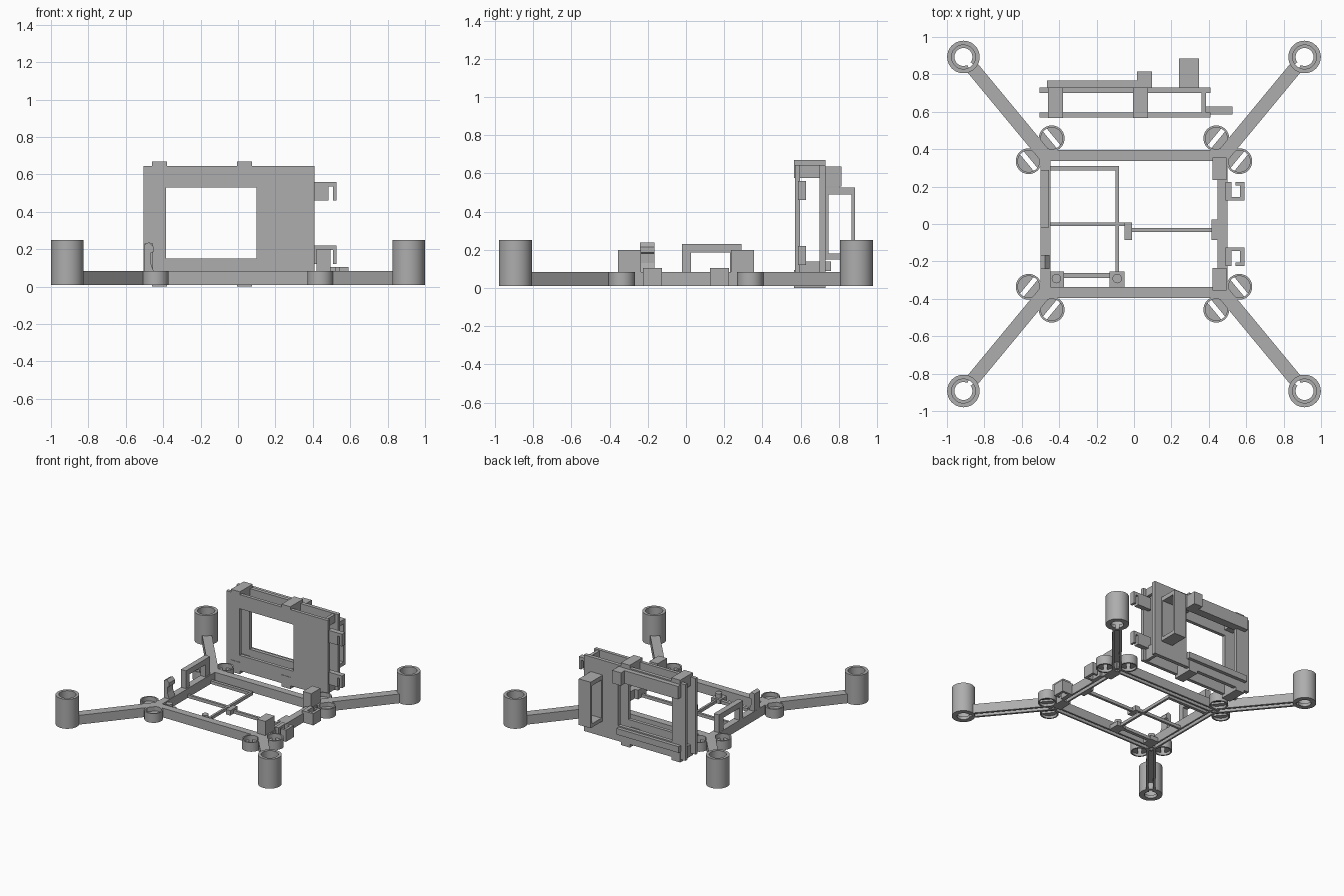
import bpy, bmesh, math
from mathutils import Matrix, Vector

if "Cube" in bpy.data.objects:
    bpy.data.objects.remove(bpy.data.objects["Cube"])

grey = bpy.data.materials.new("plain grey plastic")
grey.use_nodes = True
COLOUR = (0.42, 0.42, 0.42, 1)
grey.diffuse_color = COLOUR
grey.node_tree.nodes["Principled BSDF"].inputs["Base Color"].default_value = COLOUR

BASE, DECK, TUBE_TOP = 0.01, 0.085, 0.25


def finish(name, bm, smooth=False):
    bmesh.ops.recalc_face_normals(bm, faces=bm.faces)
    mesh = bpy.data.meshes.new(name)
    bm.to_mesh(mesh)
    bm.free()
    mesh.materials.append(grey)
    ob = bpy.data.objects.new(name, mesh)
    bpy.context.collection.objects.link(ob)
    if smooth:
        bpy.ops.object.select_all(action="DESELECT")
        ob.select_set(True)
        bpy.context.view_layer.objects.active = ob
        bpy.ops.object.shade_smooth_by_angle(angle=math.radians(35))
    return ob


def box(bm, x, y, z, matrix=Matrix()):
    size = [b - a for a, b in (x, y, z)]
    mid = [(a + b) / 2 for a, b in (x, y, z)]
    bmesh.ops.create_cube(bm, size=1, matrix=matrix @ Matrix.Translation(mid) @ Matrix.Diagonal((*size, 1)))


def prism(bm, points, depth, place):
    """Extrude a 2D outline; place maps (u, v, w) to a 3D point."""
    low, high = [[bm.verts.new(place(u, v, w)) for u, v in points] for w in depth]
    n = len(points)
    bm.faces.new(low)
    bm.faces.new(high)
    for i in range(n):
        bm.faces.new((low[i], low[(i + 1) % n], high[(i + 1) % n], high[i]))


def ring(bm, cx, cy, r_out, r_in, z0, z1, gap=0.0, facing=0.0, n=40):
    """Flat-ended ring, optionally left open by a gap facing one way."""
    start, span = facing + gap / 2, math.tau - gap
    count = n + 1 if gap else n
    rows = []
    for i in range(count):
        a = start + span * i / n
        rows.append([bm.verts.new((cx + r * math.cos(a), cy + r * math.sin(a), z))
                     for r, z in ((r_out, z0), (r_out, z1), (r_in, z1), (r_in, z0))])
    for i in range(n):
        a, b = rows[i], rows[(i + 1) % count]
        for k in range(4):
            bm.faces.new((a[k], b[k], b[(k + 1) % 4], a[(k + 1) % 4]))
    if gap:
        bm.faces.new(rows[0])
        bm.faces.new(rows[-1])


def channel(bm, p, q, width, wall=0.014):
    """Beam with a deck and two side walls, open underneath."""
    p, q = Vector((*p, 0)), Vector((*q, 0))
    d = q - p
    m = Matrix.Translation(p) @ Matrix.Rotation(math.atan2(d.y, d.x), 4, "Z")
    h = width / 2
    box(bm, (0, d.length), (-h, h), (DECK - 0.02, DECK), m)
    for s in (-1, 1):
        y = sorted((s * h, s * (h - wall)))
        box(bm, (0, d.length), y, (BASE, DECK - 0.02), m)


# Centre frame
bm = bmesh.new()
for s in (-1, 1):
    channel(bm, (-0.5, s * 0.367), (0.5, s * 0.367), 0.058)
    channel(bm, (s * 0.473, -0.39), (s * 0.473, 0.39), 0.055)
finish("centre_frame", bm)

# Arms, motor tubes and the pairs of cups at each corner
arms, tubes, cups = bmesh.new(), bmesh.new(), bmesh.new()
for sx in (-1, 1):
    for sy in (-1, 1):
        tip = Vector((sx * 0.912, sy * 0.893))
        root = Vector((sx * 0.475, sy * 0.365))
        out = (tip - root).normalized()
        angle = math.atan2(out.y, out.x)
        channel(arms, root, tip - out * 0.076, 0.072, 0.018)
        ring(tubes, tip.x, tip.y, 0.087, 0.064, BASE, TUBE_TOP)
        ring(tubes, tip.x, tip.y, 0.07, 0.048, BASE, BASE + 0.025, 0.5, angle + math.pi)
        for cx, cy in ((0.44, 0.458), (0.563, 0.336)):
            c = Vector((sx * cx, sy * cy))
            ring(cups, c.x, c.y, 0.069, 0.058, BASE, DECK)
            turn = Matrix.Translation((*c, 0)) @ Matrix.Rotation(angle, 4, "Z")
            for side in (-1, 1):
                t0 = math.asin(0.013 / 0.06)
                arc = [t0 + (math.pi - 2 * t0) * i / 14 for i in range(15)]
                pts = [(0.06 * math.cos(a), side * 0.06 * math.sin(a)) for a in arc]
                prism(cups, pts, (0.03, 0.05), lambda u, v, w: turn @ Vector((u, v, w)))
finish("arms", arms)
finish("motor_tubes", tubes, True)
finish("corner_cups", cups, True)

# Thin struts across the opening
bm = bmesh.new()
for x, y in (((-0.45, -0.01), (-0.012, 0.008)), ((-0.01, 0.42), (-0.042, -0.022)),
             ((-0.098, -0.08), (-0.28, 0.31)), ((-0.45, -0.08), (0.285, 0.31)),
             ((-0.38, -0.12), (-0.29, -0.262))):
    box(bm, x, y, (BASE, 0.035))
box(bm, (-0.05, -0.01), (-0.085, 0.008), (BASE, 0.05))
box(bm, (0.415, 0.447), (-0.085, 0.025), (BASE, DECK))
finish("cross_struts", bm)

# Board pins
bm = bmesh.new()
for x in (-0.415, -0.09):
    box(bm, (x - 0.04, x + 0.04), (-0.34, -0.253), (BASE, 0.045))
    bmesh.ops.create_cone(bm, cap_ends=True, segments=20, radius1=0.025, radius2=0.025,
                          depth=0.04, matrix=Matrix.Translation((x, -0.292, 0.06)))
finish("board_pins", bm, True)

# Left-edge bracket and hooked latch
hook = [(-0.5, 0.08), (-0.5, 0.225), (-0.475, 0.238), (-0.453, 0.215),
        (-0.453, 0.185), (-0.468, 0.18), (-0.468, 0.13), (-0.45, 0.08)]
bm = bmesh.new()
prism(bm, hook, (-0.24, -0.165), lambda u, v, w: (u, w, v))
finish("latch_post", bm)
bm = bmesh.new()
X = (-0.5, -0.455)
box(bm, X, (-0.02, 0.025), (0.08, 0.23))
box(bm, X, (0.23, 0.29), (0.08, 0.23))
box(bm, X, (-0.02, 0.29), (0.185, 0.23))
finish("side_bracket", bm)

# Corner clips and wire hooks on the opposite edge
clips, hooks = bmesh.new(), bmesh.new()
for s in (-1, 1):
    box(clips, (0.42, 0.495), sorted((s * 0.235, s * 0.355)), (BASE, 0.2))
    y_in, y_out = s * 0.125, s * 0.225
    for x, y in (((0.49, 0.59), (y_in, y_in + s * 0.02)),
                 ((0.568, 0.59), (y_in, y_out)),
                 ((0.542, 0.59), (y_out - s * 0.02, y_out)),
                 ((0.49, 0.522), (y_in, y_out))):
        box(hooks, x, sorted(y), (BASE, 0.105))
finish("corner_clips", clips)
finish("frame_wire_hooks", hooks)

# Standing holder: two windowed panels
for name, y in (("front_panel", (0.57, 0.597)), ("back_panel", (0.7, 0.73))):
    bm = bmesh.new()
    box(bm, (-0.505, -0.385), y, (0.025, 0.645))
    box(bm, (0.1, 0.41), y, (0.025, 0.645))
    for z in ((0.025, 0.15), (0.53, 0.645)):
        box(bm, (-0.385, 0.1), y, z)
    finish(name, bm)

# Bridges between the panels
bm = bmesh.new()
for x in ((-0.46, -0.38), (-0.005, 0.075)):
    for z in ((0.575, 0.67), (0, 0.095)):
        box(bm, x, (0.566, 0.731), z)
for z in ((0.575, 0.64), (0.03, 0.14)):
    box(bm, (0.36, 0.385), (0.59, 0.71), z)
finish("panel_bridges", bm)

# Rails and block on the back panel
bm = bmesh.new()
box(bm, (-0.465, 0.095), (0.725, 0.768), (0.53, 0.635))
box(bm, (-0.465, 0.095), (0.725, 0.758), (0.09, 0.14))
box(bm, (0.015, 0.095), (0.725, 0.815), (0.53, 0.635))
finish("back_rails", bm)

# Open box bracket on the back panel
bm = bmesh.new()
X = (0.24, 0.347)
box(bm, X, (0.725, 0.885), (0.49, 0.525))
box(bm, X, (0.725, 0.885), (0.15, 0.18))
box(bm, X, (0.865, 0.885), (0.15, 0.525))
box(bm, X, (0.725, 0.745), (0.15, 0.525))
finish("back_box_bracket", bm)

# Wire hooks on the panel edge
bm = bmesh.new()
for z0 in (0.12, 0.46):
    z1 = z0 + 0.1
    Y = (0.585, 0.627)
    box(bm, (0.36, 0.485), Y, (z0, z1))
    box(bm, (0.4, 0.527), Y, (z1 - 0.025, z1))
    box(bm, (0.507, 0.527), Y, (z0, z1))
finish("panel_wire_hooks", bm)
